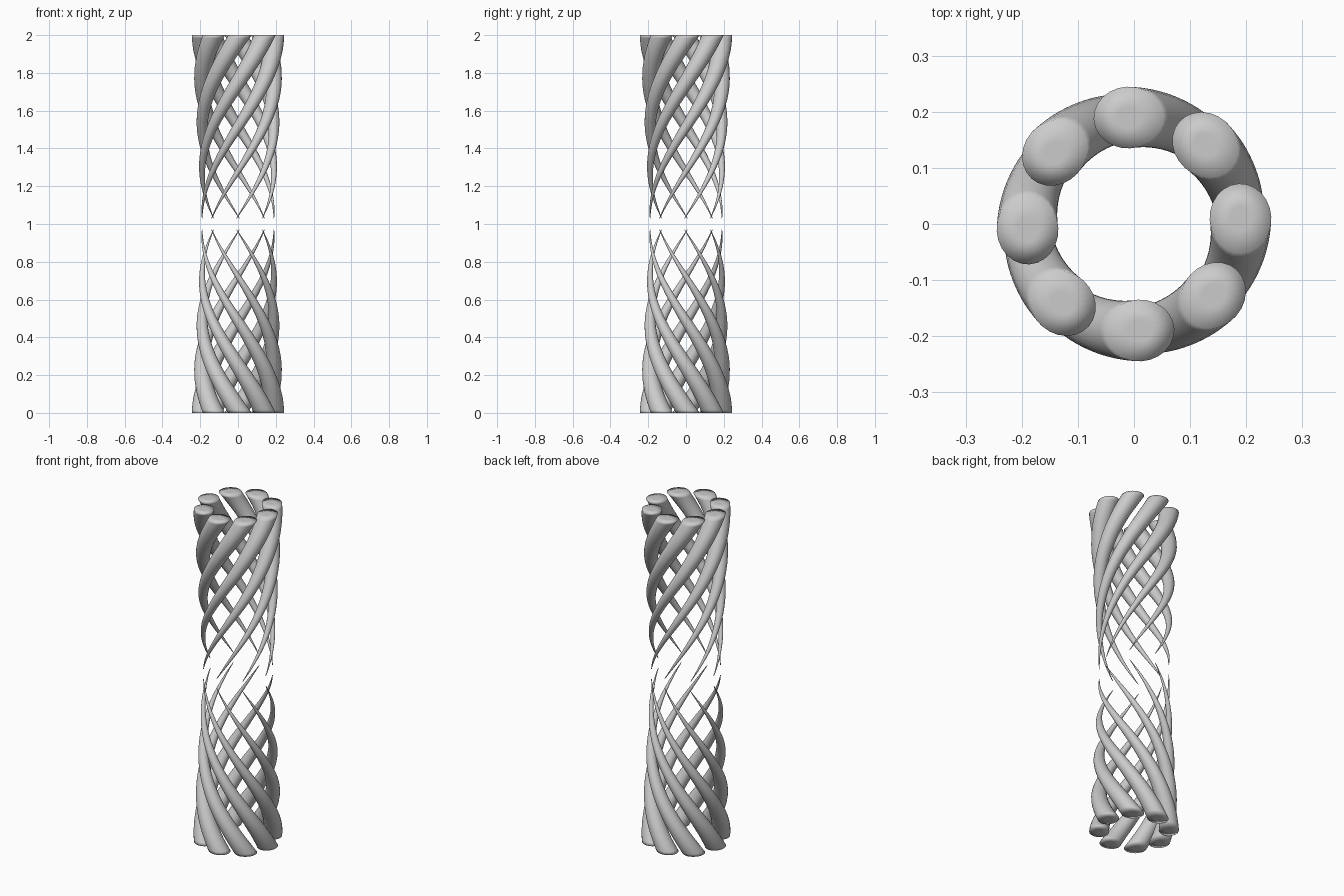
import bpy, bmesh
from math import sin, cos, pi, radians

if "Cube" in bpy.data.objects:
    bpy.data.objects.remove(bpy.data.objects["Cube"])

STRANDS = 8       # strands per half
SIDES = 24        # sides of each strand
STEPS = 64        # rings along a strand
RADIUS = 0.19     # distance of strand centre from the axis
THICK = 0.055     # strand radius at the outer end
STRETCH = 1.13    # level slices of the slanted strand are slightly oval
TIP_Z = 1.03      # height of the pointed tip
RATE = radians(191)          # twist per unit of height
END_ANGLE = radians(3)       # strand angle at the flat end


def add_ring(bm, z, r, ang):
    ring = []
    for k in range(SIDES):
        t = 2 * pi * k / SIDES
        u, v = RADIUS + r * cos(t), STRETCH * r * sin(t)   # radial, tangential
        ring.append(bm.verts.new((u * cos(ang) - v * sin(ang),
                                  u * sin(ang) + v * cos(ang), z)))
    return ring


def strand(name, offset, flip):
    bm = bmesh.new()
    rings = []
    for i in range(STEPS + 1):
        z = TIP_Z + (2 - TIP_Z) * i / STEPS
        ang = END_ANGLE + offset - RATE * (2 - z)
        rings.append(add_ring(bm, 2 - z if flip else z, THICK * (z - 1), ang))
    # inner ring on the flat end gives the soft shaded cap
    rings.append(add_ring(bm, 0 if flip else 2, THICK * 0.35, END_ANGLE + offset))
    for a, b in zip(rings, rings[1:]):
        for k in range(SIDES):
            n = (k + 1) % SIDES
            bm.faces.new((a[k], a[n], b[n], b[k]))
    bm.faces.new(rings[0])
    bm.faces.new(rings[-1])
    bmesh.ops.recalc_face_normals(bm, faces=bm.faces[:])
    for f in bm.faces:
        f.smooth = True
    me = bpy.data.meshes.new(name)
    bm.to_mesh(me)
    bm.free()
    bpy.context.collection.objects.link(bpy.data.objects.new(name, me))


# Upper twisted cage and its mirror image below
for s in range(STRANDS):
    off = 2 * pi * s / STRANDS
    strand(f"upper_strand_{s + 1}", off, False)
    strand(f"lower_strand_{s + 1}", off, True)
